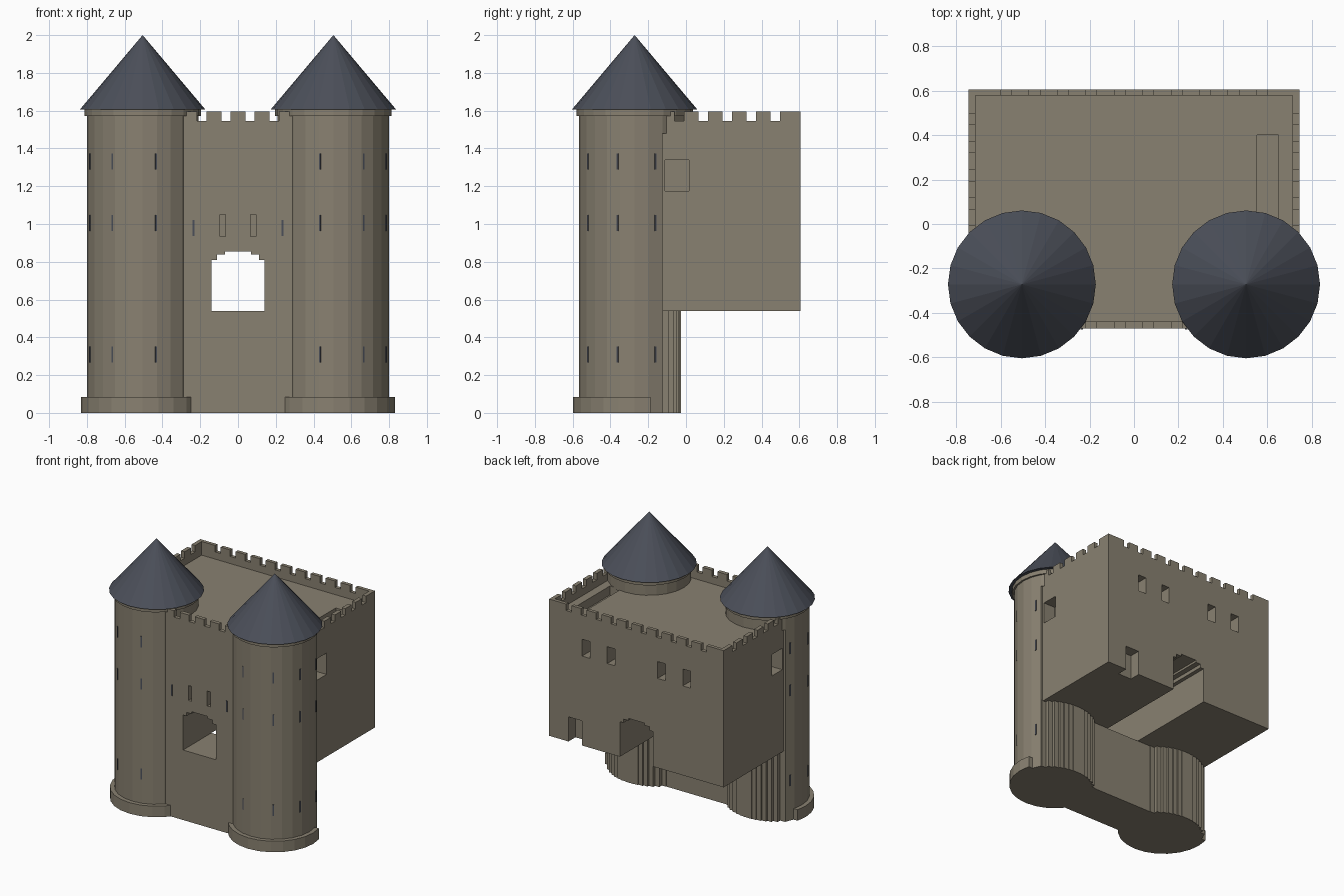
import bpy, bmesh, math
from mathutils import Matrix, Vector

old = bpy.data.objects.get("Cube")
if old:
    bpy.data.objects.remove(old, do_unlink=True)


def material(name, rgb):
    m = bpy.data.materials.new(name)
    m.use_nodes = True
    m.diffuse_color = (*rgb, 1)
    m.node_tree.nodes["Principled BSDF"].inputs["Base Color"].default_value = (*rgb, 1)
    return m


STONE = material("warm grey stone", (0.25, 0.22, 0.165))
SLATE = material("blue grey slate", (0.07, 0.078, 0.1))

TX, TY = 0.505, -0.272      # tower centre
UNDER, TOP = 0.54, 1.595    # keep underside and parapet top


def finish(name, bm, mat):
    bmesh.ops.recalc_face_normals(bm, faces=bm.faces)
    me = bpy.data.meshes.new(name)
    bm.to_mesh(me)
    bm.free()
    me.materials.append(mat)
    ob = bpy.data.objects.new(name, me)
    bpy.context.scene.collection.objects.link(ob)
    return ob


def prism(name, pts, z0, z1, mat=STONE):
    """Extrude a flat outline from z0 up to z1."""
    bm = bmesh.new()
    face = bm.faces.new([bm.verts.new((x, y, z0)) for x, y in pts])
    new = bmesh.ops.extrude_face_region(bm, geom=[face])["geom"]
    verts = [v for v in new if isinstance(v, bmesh.types.BMVert)]
    bmesh.ops.translate(bm, verts=verts, vec=(0, 0, z1 - z0))
    return finish(name, bm, mat)


def block(name, x0, x1, y0, y1, z0, z1, mat=STONE):
    return prism(name, [(x0, y0), (x1, y0), (x1, y1), (x0, y1)], z0, z1, mat)


def arc(side, r, first, last):
    """Points on a 24-sided circle round one tower."""
    angles = [math.radians(15 * k) for k in range(first, last + 1)]
    return [(side * (TX + r * math.cos(a)), TY + r * math.sin(a)) for a in angles]


def cut(target, *bounds):
    """Cut a box out of the target."""
    cutter = block("cutter", *bounds)
    cutter.hide_render = True
    mod = target.modifiers.new("cut", "BOOLEAN")
    mod.operation, mod.solver, mod.object = "DIFFERENCE", "EXACT", cutter
    bpy.context.view_layer.objects.active = target
    bpy.ops.object.modifier_apply(modifier=mod.name)
    bpy.data.objects.remove(cutter, do_unlink=True)


# Keep: wide hall with a narrower gate front between the towers
half = [(TX, -0.47), (TX, -0.15), (0.745, -0.15), (0.745, 0.605)]
keep = prism("keep", half + [(-x, y) for x, y in reversed(half)], UNDER, TOP)

# Sunken roof deck inside the parapet, with a stair pit
cut(keep, -0.715, 0.715, -0.2, 0.578, 1.49, 1.8)
cut(keep, -0.6, 0.6, -0.44, -0.1, 1.49, 1.8)
cut(keep, 0.555, 0.65, 0.0, 0.4, 1.42, 1.8)

# Crenels through opposite parapets
for i in range(10):
    x = (i - 4.5) * 0.128
    cut(keep, x - 0.024, x + 0.024, -0.7, 0.8, 1.545, 1.8)
for i in range(5):
    y = -0.035 + i * 0.127
    cut(keep, -1, 1, y - 0.025, y + 0.025, 1.545, 1.8)

# Gate passage with a stepped arch, open underneath
for w, top in ((0.14, 0.81), (0.11, 0.838), (0.068, 0.855)):
    cut(keep, -w, w, -0.7, 0.8, 0.4, top)

# Recessed windows, arrow loops and a small back doorway
for s in (-1, 1):
    cut(keep, s * 0.08 - 0.014, s * 0.08 + 0.014, -0.6, -0.37, 0.935, 1.05)
    a, b = sorted((s * 0.645, s * 0.9))
    cut(keep, a, b, -0.11, 0.015, 1.175, 1.34)
    for x in (0.215, 0.43):
        cut(keep, s * x - 0.034, s * x + 0.034, 0.5, 0.8, 1.23, 1.36)
cut(keep, 0.465, 0.58, 0.52, 0.8, 0.4, 0.73)

# Solid wall below the gate
block("gate_footing", -TX, TX, -0.47, -0.125, 0, UNDER)


def plate(name, centre, angle, height):
    """Thin dark slit facing along the given angle."""
    bm = bmesh.new()
    mat = (Matrix.Translation(centre) @ Matrix.Rotation(angle, 4, "Z")
           @ Matrix.Diagonal((0.009, 0.01, height, 1)))
    bmesh.ops.create_cube(bm, size=1, matrix=mat)
    finish(name, bm, SLATE)


for s, label in ((1, "left"), (-1, "right")):
    # Tower shaft, plinth and collar
    prism(label + "_tower_shaft", arc(s, 0.295, -14, 2), 0, 1.5)
    prism(label + "_tower_plinth", arc(s, 0.327, -13, 1), 0, 0.085)
    prism(label + "_tower_head", arc(s, 0.295, 0, 23), 1.48, 1.58)
    prism(label + "_tower_collar", arc(s, 0.308, 0, 23), 1.572, 1.605)

    # Ribbed back of the lower tower, stepped round a curve
    n, w = 14, 0.25
    steps = [(s * TX - w, -0.13)]
    for i in range(n):
        x0, x1 = (-w + 2 * w * (i + k) / n for k in (0, 1))
        y = TY + 0.245 * math.sqrt(1 - ((x0 + x1) / 2 / 0.295) ** 2)
        steps += [(s * TX + x0, y), (s * TX + x1, y)]
    steps.append((s * TX + w, -0.13))
    prism(label + "_tower_ribbed_back", steps, 0, UNDER + 0.005)

    # Conical roof
    bm = bmesh.new()
    bmesh.ops.create_cone(bm, cap_ends=True, segments=24, radius1=0.333, radius2=0,
                          depth=0.395, matrix=Matrix.Translation((s * TX, TY, 1.8025)))
    finish(label + "_tower_roof", bm, SLATE)

    # Dark arrow slits round the tower and on the gate front
    for deg in (-104, -57, -18, 22):
        a = math.radians(deg if s > 0 else 180 - deg)
        for z in (0.31, 1.005, 1.33):
            spot = Vector((s * TX, TY, z)) + Vector((math.cos(a), math.sin(a), 0)) * 0.2925
            plate(label + "_tower_slit", spot, a, 0.085)
    plate(label + "_gate_slit", (s * 0.235, -0.47, 0.978), math.radians(-90), 0.085)
